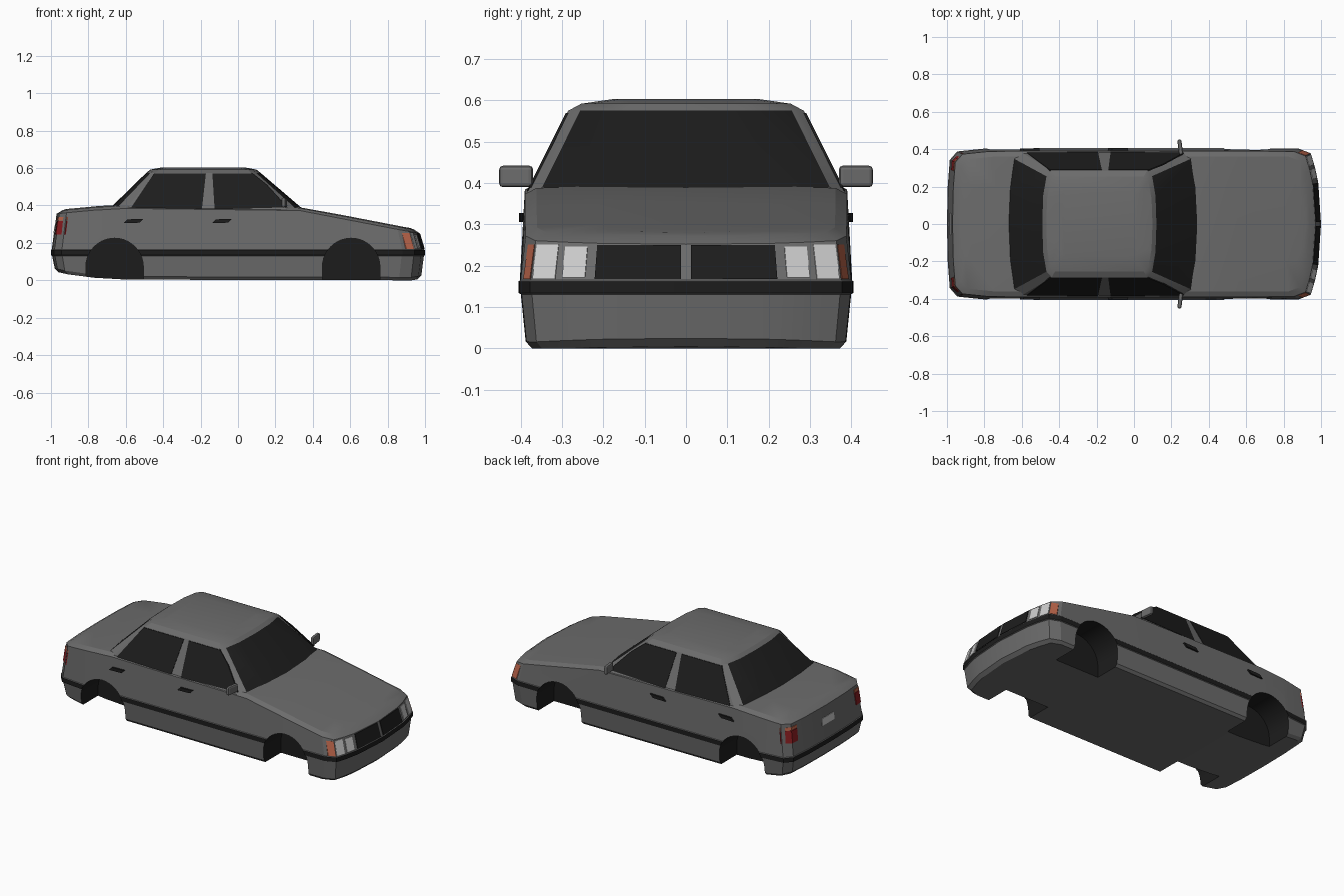
import bpy, bmesh, math

if "Cube" in bpy.data.objects:
    bpy.data.objects.remove(bpy.data.objects["Cube"])

def mat(name, r, g, b):
    m = bpy.data.materials.new(name)
    m.diffuse_color = (r, g, b, 1)
    m.use_nodes = True
    m.node_tree.nodes["Principled BSDF"].inputs["Base Color"].default_value = m.diffuse_color
    return m

PAINT = mat("paint", .15, .15, .15)
BLACK = mat("black", .012, .012, .012)
LAMP = mat("lamp", .6, .6, .6)
AMBER = mat("amber", .5, .13, .07)
RED = mat("red", .25, .012, .015)

def make(name, verts, faces, mats, idx=None):
    me = bpy.data.meshes.new(name)
    me.from_pydata(verts, [], faces)
    for m in mats:
        me.materials.append(m)
    if idx:
        me.polygons.foreach_set("material_index", idx)
    bm = bmesh.new()
    bm.from_mesh(me)
    bmesh.ops.recalc_face_normals(bm, faces=bm.faces)
    bm.to_mesh(me)
    bm.free()
    ob = bpy.data.objects.new(name, me)
    bpy.context.collection.objects.link(ob)
    return ob

def smooth(ob, deg):
    bpy.ops.object.select_all(action='DESELECT')
    ob.select_set(True)
    bpy.context.view_layer.objects.active = ob
    bpy.ops.object.shade_smooth_by_angle(angle=math.radians(deg))

def interp(table, x):
    for (a, va), (b, vb) in zip(table, table[1:]):
        if x <= b:
            return va + (vb - va) * max(0, x - a) / (b - a)
    return table[-1][1]

def loft(name, rings, mats, pick):
    """Stack half outlines (rear centre to front centre), mirror in y, cap both ends."""
    h = len(rings[0])
    n = 2 * h - 2
    verts, faces, idx = [], [], []
    for r in rings:
        verts += r + [(x, -y, z) for x, y, z in r[-2:0:-1]]
    for k in range(len(rings) - 1):
        for i in range(n):
            j = (i + 1) % n
            faces.append((k*n + i, k*n + j, k*n + n + j, k*n + n + i))
            idx.append(pick(k, min(i, n - 1 - i)))
    for o in (0, (len(rings) - 1) * n):
        for i in range(h - 1):
            q = [o + i, o + i + 1, o + (n - i - 1) % n, o + (n - i) % n]
            faces.append(tuple(dict.fromkeys(q)))
            idx.append(0)
    return make(name, verts, faces, mats, idx)

# Lower body: one plan outline, stacked with insets
REAR = [(-1, 0), (-.996, .2), (-.985, .34), (-.945, .385), (-.8, .4)]
FRONT = [(.88, .4), (.945, .375), (.968, .3), (.985, .22), (1, 0)]
PLAN = REAR + [(x, .402) for x in (-.62, -.3, 0, .34, .6)] + FRONT
DECK = [(-1, .372), (-.93, .38), (-.66, .405), (.33, .393), (.89, .285), (.97, .272), (1, .268)]
FLOOR = [(-1, .052), (-.9, .03), (-.69, .004), (.93, .0), (1, .012)]

def ring(dx, dy, z):
    pts = [(x * (1 - dx), y * (1 - dy)) for x, y in PLAN]
    return [(x, y, z(x)) for x, y in pts]

body = loft("body", [
    ring(.04, .07, lambda x: interp(FLOOR, x)),
    ring(.02, .035, lambda x: interp(FLOOR, x) + .016),
    ring(.006, .006, lambda x: .131),
    ring(0, -.008, lambda x: .134),
    ring(0, -.008, lambda x: .162),
    ring(.004, 0, lambda x: .165),
    ring(.03, .03, lambda x: interp(DECK, x) - .02),
    ring(.06, .1, lambda x: interp(DECK, x) - .005),
    ring(.08, .5, lambda x: interp(DECK, x)),
], [PAINT, BLACK], lambda k, i: int(k == 3))

# Wheel wells cut from both sides
cv, cf = [], []
for cx in (-.66, .605):
    for s in (-1, 1):
        prof = [(cx + .154 * math.cos(math.pi * a / 20), .071 + .154 * math.sin(math.pi * a / 20))
                for a in range(21)] + [(cx - .154, -.1), (cx + .154, -.1)]
        b, m = len(cv), len(prof)
        cv += [(x, s * .22, z) for x, z in prof] + [(x, s * .5, z) for x, z in prof]
        cf += [(b + i, b + (i + 1) % m, b + m + (i + 1) % m, b + m + i) for i in range(m)]
        cf += [tuple(range(b, b + m)), tuple(range(b + m, b + 2 * m))]
cutter = make("wheel_well_cutter", cv, cf, [BLACK])
cutter.hide_render = True
mod = body.modifiers.new("wells", 'BOOLEAN')
mod.operation, mod.solver, mod.object = 'DIFFERENCE', 'EXACT', cutter
mod.material_mode = 'TRANSFER'
dg = bpy.context.evaluated_depsgraph_get()
cut = bpy.data.meshes.new_from_object(body.evaluated_get(dg))
body.modifiers.clear()
body.data = cut
bpy.data.objects.remove(cutter)
smooth(body, 20)

# Cabin with glass front and rear bands
BASE = [(-.70, 0), (-.692, .2), (-.665, .362), (-.61, .388), (.27, .388), (.325, .358), (.352, .2), (.36, 0)]
TOP = [(-.49, 0), (-.486, .15), (-.468, .255), (-.44, .285), (.07, .285), (.097, .256), (.115, .15), (.12, 0)]

def roof(sx, sy, z):
    return [(-.185 + (x + .185) * sx, y * sy, z) for x, y in TOP]

cabin = loft("cabin", [[(x, y, .37) for x, y in BASE], roof(1, 1, .575),
                       roof(.93, .89, .592), roof(.72, .6, .604)],
             [PAINT, BLACK], lambda k, i: int(k == 0 and i in (0, 1, 5, 6)))
smooth(cabin, 20)

def slab(name, outer, inner, m):
    n = len(outer)
    faces = [tuple(range(n)), tuple(range(n, 2 * n))]
    faces += [(i, (i + 1) % n, n + (i + 1) % n, n + i) for i in range(n)]
    return make(name, outer + inner, faces, [m])

# Side windows, door handles and mirrors
WINDOWS = {"rear_side_window": [(-.575, .384), (-.45, .57), (-.172, .57), (-.193, .38)],
           "front_side_window": [(-.125, .38), (-.137, .57), (.08, .57), (.155, .51), (.265, .39)]}
for s, side in ((1, "left"), (-1, "right")):
    for name, pts in WINDOWS.items():
        def at(off):
            return [(x, s * (.388 - (z - .37) * .5024 + off), z) for x, z in pts]
        slab(f"{side}_{name}", at(.003), at(-.004), BLACK)
    for hx, label in ((-.61, "rear"), (-.138, "front")):
        p = [(hx, .306), (hx + .02, .326), (hx + .105, .328), (hx + .085, .308)]
        slab(f"{side}_{label}_door_handle", [(x, s * .404, z) for x, z in p],
             [(x, s * .385, z) for x, z in p], BLACK)
    bpy.ops.mesh.primitive_cube_add(size=1, location=(.247, s * .411, .416), rotation=(0, 0, s * .12))
    mir = bpy.context.object
    mir.name = f"{side}_mirror"
    mir.scale = (.022, .082, .052)
    bpy.ops.object.transform_apply(location=False, rotation=False, scale=True)
    mir.data.materials.append(PAINT)
    bev = mir.modifiers.new("round", 'BEVEL')
    bev.width, bev.segments = .009, 2

# Lamps, grille and plate laid on the sloping nose and tail
def end_panel(name, end, u0, u1, z0, z1, m, s=1):
    table = sorted((y, x) for x, y in (FRONT if end == "front" else REAR))
    rise = .087 if end == "front" else .19
    def at(u, z, k):
        t = (z - .165) / rise
        x = interp(table, abs(u)) * (1 - .004 - .026 * t)
        return (x * k, s * u * (1 - .03 * t) * (k + .002), z)
    c = [(u0, z0), (u1, z0), (u1, z1), (u0, z1)]
    slab(name, [at(u, z, 1.004) for u, z in c], [at(u, z, .985) for u, z in c], m)

for s, side in ((1, "left"), (-1, "right")):
    for name, end, u0, u1, z0, z1, m in (
            ("grille", "front", .012, .22, .168, .25, BLACK),
            ("inner_headlight", "front", .244, .299, .172, .246, LAMP),
            ("outer_headlight", "front", .316, .37, .168, .252, LAMP),
            ("front_indicator", "front", .376, .392, .168, .252, AMBER),
            ("tail_light", "rear", .29, .34, .245, .318, RED),
            ("tail_light_corner", "rear", .34, .386, .245, .318, RED),
            ("rear_indicator", "rear", .29, .34, .32, .338, AMBER),
            ("rear_indicator_corner", "rear", .34, .386, .32, .338, AMBER)):
        end_panel(f"{side}_{name}", end, u0, u1, z0, z1, m, s)
end_panel("plate", "rear", -.06, .06, .25, .292, LAMP)
